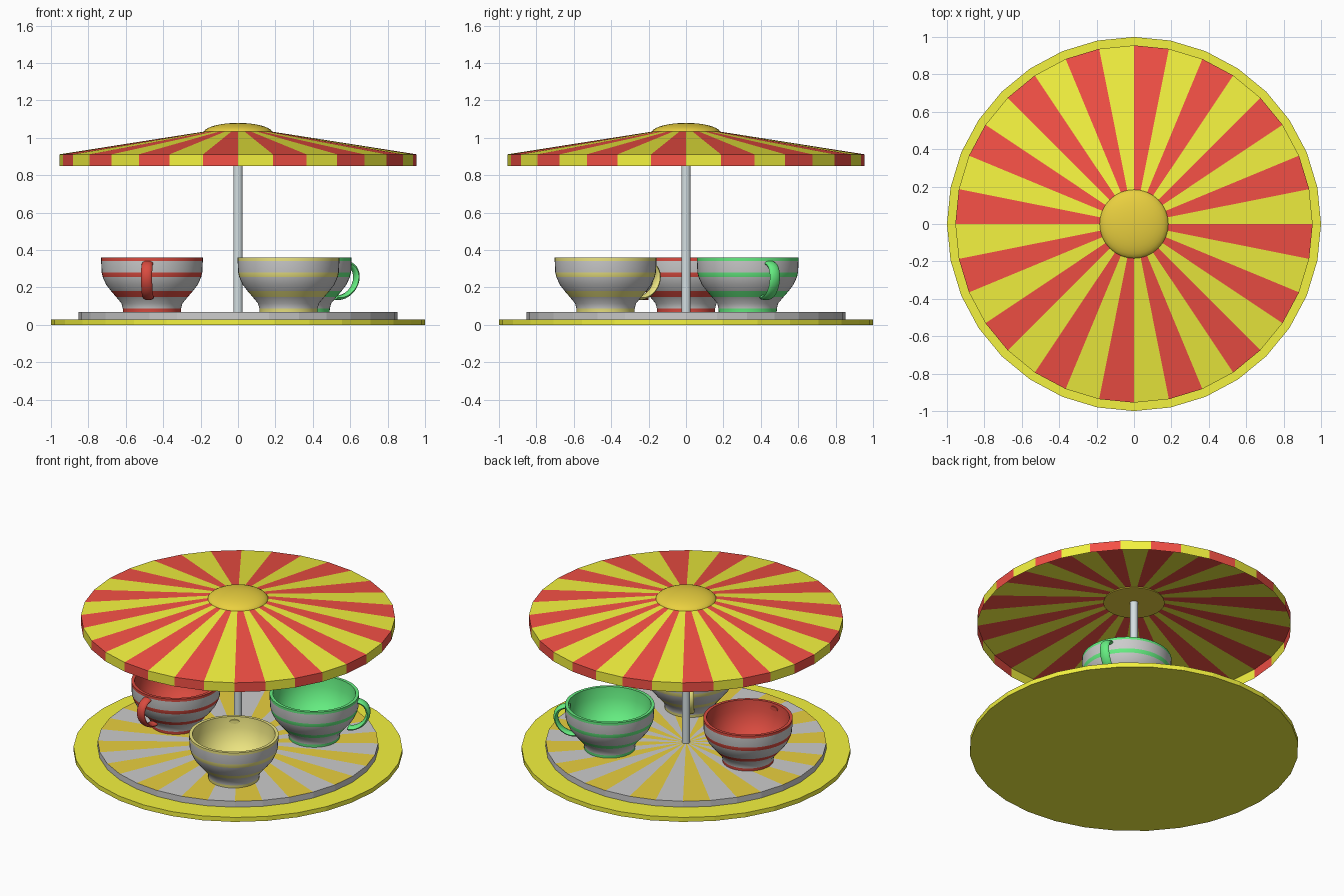
import bpy, bmesh
from math import sin, cos, pi, radians

if "Cube" in bpy.data.objects:
    bpy.data.objects.remove(bpy.data.objects["Cube"])

SIDES = 32


def mat(name, r, g, b):
    m = bpy.data.materials.new(name)
    m.diffuse_color = (r, g, b, 1)
    m.use_nodes = True
    m.node_tree.nodes["Principled BSDF"].inputs["Base Color"].default_value = m.diffuse_color
    return m


yellow = mat("yellow", 0.90, 0.89, 0.05)
red = mat("red", 0.90, 0.08, 0.06)
gold = mat("gold", 0.82, 0.63, 0.05)
grey = mat("grey", 0.72, 0.72, 0.72)
steel = mat("steel", 0.66, 0.74, 0.76)
cup_red = mat("cup_red", 0.70, 0.07, 0.05)
cup_green = mat("cup_green", 0.13, 0.85, 0.22)
cup_yellow = mat("cup_yellow", 0.84, 0.78, 0.22)


def finish(name, bm, mats, smooth=None, fix_normals=True):
    if fix_normals:
        bmesh.ops.recalc_face_normals(bm, faces=bm.faces)
    me = bpy.data.meshes.new(name)
    bm.to_mesh(me)
    bm.free()
    for m in mats:
        me.materials.append(m)
    ob = bpy.data.objects.new(name, me)
    bpy.context.collection.objects.link(ob)
    if smooth:
        bpy.ops.object.select_all(action='DESELECT')
        ob.select_set(True)
        bpy.context.view_layer.objects.active = ob
        bpy.ops.object.shade_smooth_by_angle(angle=radians(smooth))
    return ob


def lathe(name, profile, mats, sides=SIDES, pick=lambda seg, k: 0, smooth=None,
          at=(0, 0), fix_normals=True):
    """Turn (radius, z) points around z; pick(segment, wedge) gives the material slot."""
    bm = bmesh.new()
    rings = []
    for r, z in profile:
        if r == 0:
            rings.append([bm.verts.new((at[0], at[1], z))] * sides)
        else:
            rings.append([bm.verts.new((at[0] + r * cos(2 * pi * k / sides),
                                        at[1] + r * sin(2 * pi * k / sides), z))
                          for k in range(sides)])
    for s, (a, b) in enumerate(zip(rings, rings[1:])):
        for k in range(sides):
            n = (k + 1) % sides
            corners = list(dict.fromkeys((a[k], a[n], b[n], b[k])))
            bm.faces.new(corners).material_index = pick(s, k)
    return finish(name, bm, mats, smooth, fix_normals)


# Round base and striped turntable
lathe("base", [(0, 0), (1, 0), (1, 0.03), (0, 0.03)], [yellow])
lathe("turntable", [(0, 0.03), (0.853, 0.03), (0.853, 0.07), (0, 0.07)], [grey, gold],
      pick=lambda s, k: k % 2 if s == 2 else 0)

# Centre pole
lathe("pole", [(0, 0.07), (0.025, 0.07), (0.025, 1.05), (0, 1.05)], [steel], smooth=40)

# Striped canopy with hanging skirt, and its cap
lathe("canopy", [(0.955, 0.85), (0.955, 0.912), (0, 1.062)], [yellow, red],
      pick=lambda s, k: k % 2, fix_normals=False)
dome = [(0.186 * cos(radians(a)), 1.025 + 0.055 * sin(radians(a))) for a in range(0, 90, 10)]
lathe("canopy_cap", [(0, 1.025)] + dome + [(0, 1.08)], [gold], smooth=40)

# Cup profile from foot to rim and down into the bowl; slot 1 is the coloured band
CUP = [(0, 0.07), (0.155, 0.07), (0.156, 0.088), (0.163, 0.115), (0.192, 0.15), (0.218, 0.18),
       (0.245, 0.215), (0.263, 0.255), (0.269, 0.28), (0.272, 0.343), (0.272, 0.36),
       (0.252, 0.36), (0.246, 0.29), (0.222, 0.22), (0.175, 0.16), (0.10, 0.12), (0, 0.11)]
BANDS = {0, 1, 4, 7, 9, 10, 11, 12, 13, 14, 15}


def handle(name, at, angle, colour):
    """Sweep a flat oval along a C-shaped path in the plane at the given angle."""
    bm = bmesh.new()
    steps, n = 18, 12
    ca, sa = cos(radians(angle)), sin(radians(angle))
    rings = []
    for i in range(steps + 1):
        t = radians(100 - 200 * i / steps)
        ring = []
        for j in range(n):
            u = 2 * pi * j / n
            rad = 1 + 0.15 * cos(u)
            z = 0.238 + 0.092 * rad * sin(t)
            r = 0.24 + 0.09 * rad * cos(t) + 0.2 * (z - 0.238)
            w = 0.03 * sin(u)
            ring.append(bm.verts.new((at[0] + r * ca - w * sa, at[1] + r * sa + w * ca, z)))
        rings.append(ring)
    for a, b in zip(rings, rings[1:]):
        for j in range(n):
            bm.faces.new((a[j], a[(j + 1) % n], b[(j + 1) % n], b[j]))
    bm.faces.new(rings[0])
    bm.faces.new(rings[-1])
    finish(name, bm, [colour], 50)


# Three cups, each with its own handle direction
for label, at, angle, colour in (("red", (-0.46, 0), 265, cup_red),
                                 ("green", (0.335, 0.33), 26, cup_green),
                                 ("yellow", (0.27, -0.43), 124, cup_yellow)):
    lathe(label + "_cup", CUP, [grey, colour], sides=48,
          pick=lambda s, k: int(s in BANDS), smooth=45, at=at)
    handle(label + "_cup_handle", at, angle, colour)
